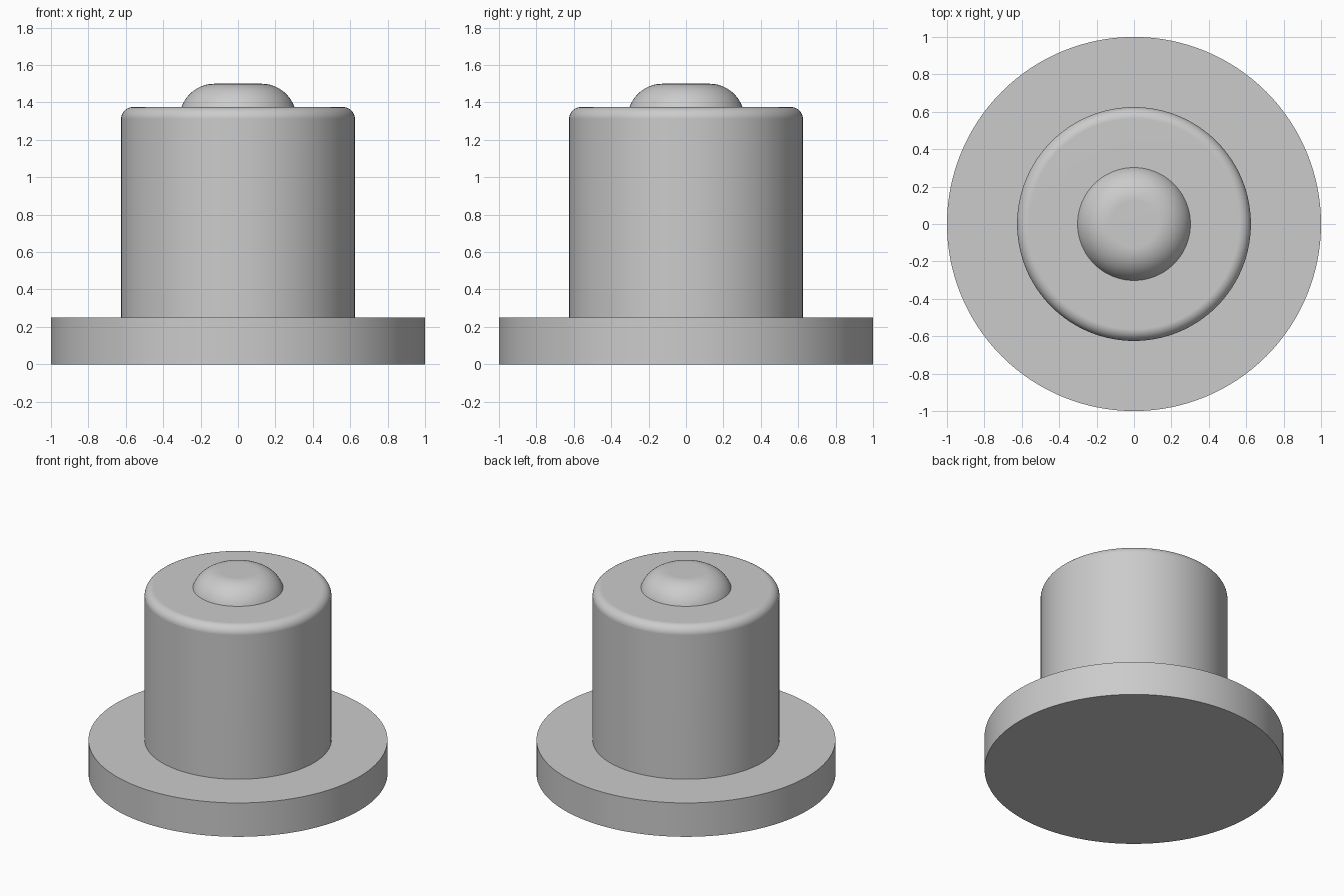
import bpy
import bmesh
from math import sin, cos, pi, radians, asin

SEGMENTS = 128

cube = bpy.data.objects.get("Cube")
if cube:
    bpy.data.objects.remove(cube, do_unlink=True)

# Plain grey finish
grey = bpy.data.materials.new("plain_grey")
grey.use_nodes = True
colour = (0.6, 0.6, 0.6, 1)
grey.diffuse_color = colour
grey.node_tree.nodes["Principled BSDF"].inputs["Base Color"].default_value = colour


def fillet(centre_r, centre_z, radius, start, steps):
    """Rounded edge running from the start angle up to the vertical."""
    angles = [start + (pi / 2 - start) * i / steps for i in range(steps + 1)]
    return [(centre_r + radius * cos(a), centre_z + radius * sin(a)) for a in angles]


def lathe(name, profile):
    """Turn a (radius, height) profile about the z axis."""
    bm = bmesh.new()
    rings = []
    for r, z in profile:
        angles = [2 * pi * i / SEGMENTS for i in range(SEGMENTS)]
        rings.append([bm.verts.new((r * cos(a), r * sin(a), z)) for a in angles])
    for low, high in zip(rings, rings[1:]):
        for i in range(SEGMENTS):
            j = (i + 1) % SEGMENTS
            bm.faces.new((low[i], low[j], high[j], high[i]))
    bmesh.ops.remove_doubles(bm, verts=bm.verts, dist=1e-5)
    mesh = bpy.data.meshes.new(name)
    bm.to_mesh(mesh)
    bm.free()
    mesh.materials.append(grey)
    obj = bpy.data.objects.new(name, mesh)
    bpy.context.collection.objects.link(obj)
    bpy.ops.object.select_all(action="DESELECT")
    obj.select_set(True)
    bpy.context.view_layer.objects.active = obj
    bpy.ops.object.shade_smooth_by_angle(angle=radians(30))
    # Keep the flat ends flat next to the rounded edges
    weighted = obj.modifiers.new("flat_ends", "WEIGHTED_NORMAL")
    weighted.keep_sharp = True
    return obj


base_r, base_top = 1.0, 0.25
body_r, body_top, body_round = 0.625, 1.375, 0.0625
button_flat, button_top, button_round = 0.125, 1.5, 0.1875

# Where the button's rounded side meets the top of the body
button_centre = button_top - button_round
start = asin((body_top - button_centre) / button_round)
button = fillet(button_flat, button_centre, button_round, start, 16)

# Wide base disc
lathe("base_flange", [(0, 0), (base_r, 0), (base_r, base_top), (body_r, base_top)])

# Upright body with a rounded top rim
rim = fillet(body_r - body_round, body_top - body_round, body_round, 0, 10)
lathe("body_cylinder", [(body_r, base_top)] + rim + [(button[0][0], body_top)])

# Low rounded button with a flat top
lathe("top_button", button + [(0, button_top)])
